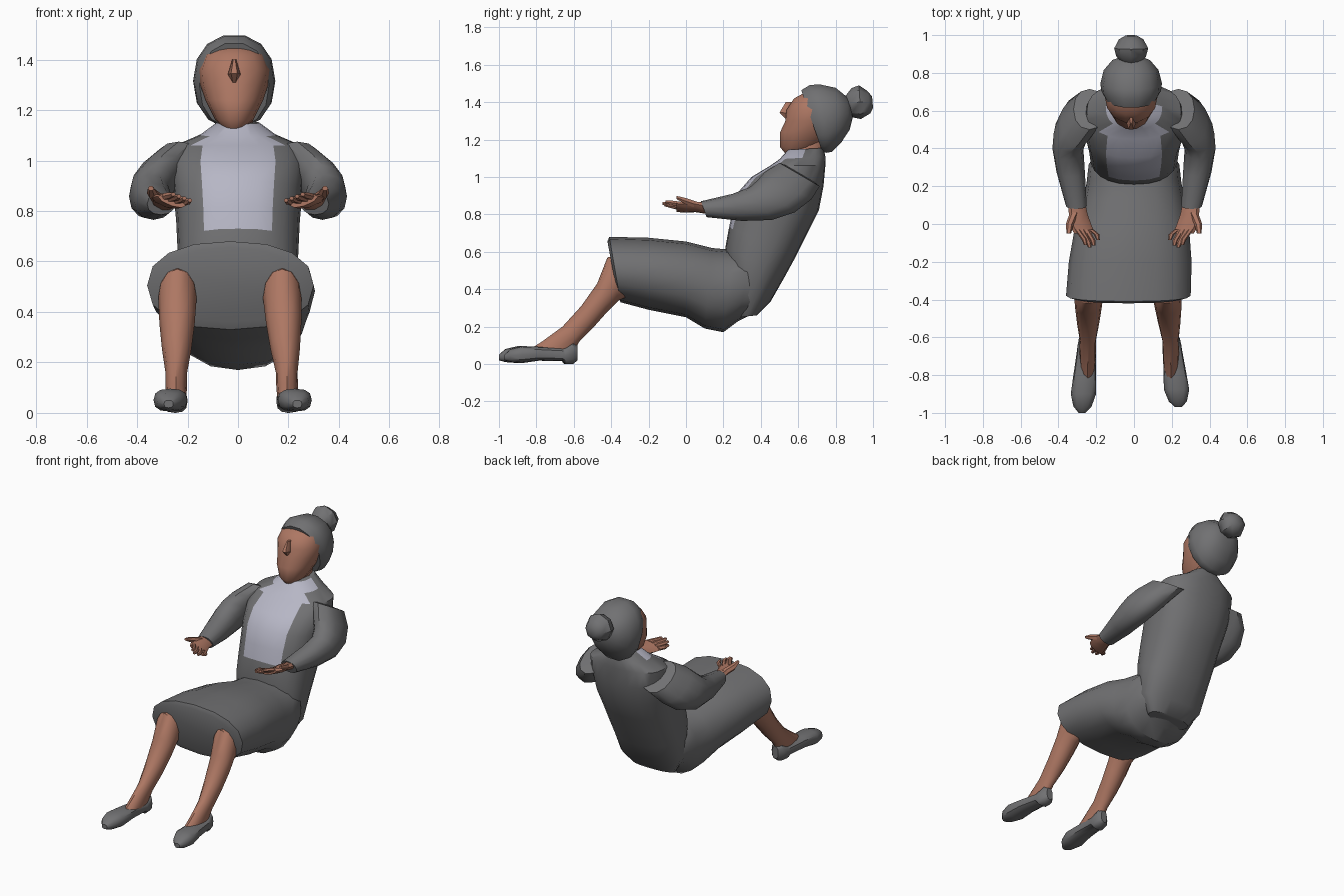
import bpy, bmesh, math
from mathutils import Vector


def material(name, rgb):
    m = bpy.data.materials.new(name)
    m.diffuse_color = (*rgb, 1)
    return m


GREY = material("charcoal grey", (0.165, 0.165, 0.17))
SKIN = material("warm skin", (0.42, 0.185, 0.125))
SHIRT = material("pale shirt", (0.47, 0.47, 0.56))


def loft(name, rings, mats, n=12, p=2.0, rule=None):
    """Skin rings given as (y1, z1, y2, z2, centre x, half width, side tilt)."""
    bm = bmesh.new()
    loops = []
    for y1, z1, y2, z2, cx, hw, *tilt in rings:
        mid = Vector((cx, (y1 + y2) / 2, (z1 + z2) / 2))
        u = Vector((hw, 0, tilt[0] if tilt else 0))
        v = Vector((0, (y2 - y1) / 2, (z2 - z1) / 2))
        loop = []
        for i in range(n):
            a = math.tau * i / n
            c, s = math.cos(a), math.sin(a)
            c = math.copysign(abs(c) ** (2 / p), c)
            s = math.copysign(abs(s) ** (2 / p), s)
            loop.append(bm.verts.new(mid + u * c + v * s))
        loops.append(loop)
    for a, b in zip(loops, loops[1:]):
        for i in range(n):
            j = (i + 1) % n
            bm.faces.new((a[i], a[j], b[j], b[i]))
    bm.faces.new(loops[0])
    bm.faces.new(loops[-1])
    bmesh.ops.recalc_face_normals(bm, faces=bm.faces)
    if rule:
        for f in bm.faces:
            f.material_index = rule(f.calc_center_median(), f.normal)
    me = bpy.data.meshes.new(name)
    bm.to_mesh(me)
    bm.free()
    for m in mats:
        me.materials.append(m)
    ob = bpy.data.objects.new(name, me)
    bpy.context.collection.objects.link(ob)
    return ob


# Skirt, from the hem over the knees back to the hips
loft("skirt", [
    (-0.365, 0.36, -0.42, 0.655, -0.03, 0.285),
    (-0.35, 0.33, -0.41, 0.68, -0.03, 0.33),
    (-0.20, 0.29, -0.20, 0.675, -0.02, 0.325),
    (0.00, 0.25, 0.00, 0.655, -0.01, 0.30),
    (0.10, 0.19, 0.14, 0.62, 0, 0.27),
    (0.20, 0.17, 0.25, 0.61, 0, 0.25),
    (0.28, 0.23, 0.35, 0.60, 0, 0.24),
    (0.36, 0.27, 0.43, 0.48, 0, 0.19)], [GREY], 16, 2.3)


# Jacket with the shirt showing down the front and round the collar
def shirt_rule(c, n):
    if c.z > 1.09:
        return int(c.y < 0.63)
    return int(abs(c.x) < 0.135 and c.z > 0.71 and n.y < -0.2)


loft("jacket", [
    (0.28, 0.25, 0.38, 0.26, 0, 0.15),
    (0.23, 0.40, 0.45, 0.33, 0, 0.22),
    (0.21, 0.62, 0.53, 0.47, 0, 0.235),
    (0.23, 0.73, 0.59, 0.58, 0, 0.24),
    (0.25, 0.82, 0.65, 0.70, 0, 0.245),
    (0.28, 0.92, 0.71, 0.82, 0, 0.255),
    (0.35, 1.00, 0.735, 0.95, 0, 0.265),
    (0.45, 1.06, 0.745, 1.06, 0, 0.25),
    (0.50, 1.095, 0.745, 1.11, 0, 0.15),
    (0.545, 1.145, 0.735, 1.155, 0, 0.085)], [GREY, SHIRT], 24, 2.4, shirt_rule)

# Neck, face and nose
H = -0.015
loft("neck", [(0.56, 1.06, 0.72, 1.07, 0, 0.065),
              (0.57, 1.22, 0.77, 1.22, H, 0.07)], [SKIN], 10)
loft("face", [
    (0.53, 1.125, 0.62, 1.13, H, 0.04),
    (0.50, 1.16, 0.72, 1.16, H, 0.075),
    (0.50, 1.24, 0.79, 1.24, H, 0.115),
    (0.528, 1.30, 0.82, 1.30, H, 0.135),
    (0.535, 1.36, 0.82, 1.36, H, 0.14),
    (0.575, 1.42, 0.80, 1.42, H, 0.118),
    (0.65, 1.46, 0.75, 1.46, H, 0.06)], [SKIN], 14, 2.1)
loft("nose", [(0.53, 1.40, 0.58, 1.40, H, 0.008),
              (0.495, 1.345, 0.57, 1.34, H, 0.025),
              (0.53, 1.31, 0.57, 1.31, H, 0.012)], [SKIN], 6)

# Swept-back hair and bun
loft("hair", [
    (0.73, 1.13, 0.615, 1.468, H, 0.138),
    (0.75, 1.125, 0.66, 1.495, H, 0.158),
    (0.78, 1.13, 0.71, 1.50, H, 0.163),
    (0.83, 1.18, 0.80, 1.48, H, 0.145),
    (0.875, 1.25, 0.86, 1.43, H, 0.10),
    (0.89, 1.31, 0.885, 1.39, H, 0.05)], [GREY], 14, 2.2)
loft("hair_bun", [
    (0.85, 1.36, 0.85, 1.43, H, 0.04),
    (0.885, 1.32, 0.885, 1.475, H, 0.078),
    (0.935, 1.31, 0.925, 1.49, H, 0.09),
    (0.985, 1.34, 0.97, 1.46, H, 0.065),
    (1.0, 1.37, 0.995, 1.43, H, 0.03)], [GREY], 8)


def sided(rings, s):
    """Flip rings across x for the other side."""
    return [(*r[:4], r[4] * s, r[5], (r[6] * s if len(r) > 6 else 0)) for r in rings]


SLEEVE = [
    (0.69, 0.97, 0.57, 1.05, 0.16, 0.05),
    (0.715, 0.95, 0.50, 1.075, 0.235, 0.085),
    (0.67, 0.88, 0.42, 1.025, 0.295, 0.092),
    (0.58, 0.81, 0.38, 0.98, 0.335, 0.09),
    (0.46, 0.77, 0.34, 0.945, 0.35, 0.082),
    (0.30, 0.765, 0.25, 0.91, 0.335, 0.075),
    (0.11, 0.785, 0.08, 0.87, 0.305, 0.055)]
PALM = [
    (0.13, 0.80, 0.13, 0.86, 0.305, 0.043, 0.01),
    (0.05, 0.815, 0.05, 0.865, 0.295, 0.050, 0.015),
    (0.00, 0.815, 0.00, 0.86, 0.285, 0.058, 0.018),
    (-0.05, 0.82, -0.05, 0.858, 0.262, 0.055, 0.018)]
THUMB = [
    (0.06, 0.83, 0.06, 0.87, 0.315, 0.024),
    (0.00, 0.85, 0.00, 0.89, 0.340, 0.021),
    (-0.05, 0.88, -0.05, 0.90, 0.345, 0.012)]
# Right and left shift of each leg: top x, ankle x, toe x, toe y
STANCE = {1: ("right", 0.175, 0.195, 0.235, -0.97),
          -1: ("left", -0.24, -0.245, -0.275, -1.0)}
LEG = [  # fifth value: 0 at the knee, 1 at the ankle
    (-0.22, 0.40, -0.28, 0.60, 0.0, 0.075),
    (-0.36, 0.34, -0.42, 0.57, 0.0, 0.076),
    (-0.42, 0.28, -0.475, 0.43, 0.3, 0.070),
    (-0.50, 0.19, -0.56, 0.31, 0.6, 0.058),
    (-0.57, 0.12, -0.66, 0.20, 0.9, 0.043),
    (-0.60, 0.07, -0.77, 0.12, 1.0, 0.043),
    (-0.62, 0.04, -0.85, 0.07, 1.0, 0.038)]
SHOE = [  # distance along the foot, bottom, top, half width
    (0.00, 0.02, 0.10, 0.022), (0.06, 0.0, 0.115, 0.045),
    (0.17, 0.0, 0.09, 0.050), (0.20, 0.015, 0.085, 0.050),
    (0.52, 0.018, 0.092, 0.060), (0.76, 0.005, 0.096, 0.067),
    (0.92, 0.01, 0.08, 0.048), (1.0, 0.02, 0.05, 0.018)]

for s, (side, knee, ankle, toe, toe_y) in STANCE.items():
    # Arm and open hand
    loft(side + "_sleeve", sided(SLEEVE, s), [GREY], 12, 2.2)
    loft(side + "_palm", sided(PALM, s), [SKIN], 8)
    loft(side + "_thumb", sided(THUMB, s), [SKIN], 6)
    for i, tip in enumerate((-0.085, -0.115, -0.125, -0.11)):
        x0, x1, z = 0.228 + 0.024 * i, 0.19 + 0.022 * i, 0.828 + 0.008 * i
        loft(f"{side}_finger_{i + 1}", sided([
            (-0.03, z - 0.012, -0.03, z + 0.018, x0, 0.016),
            (tip + 0.03, z - 0.003, tip + 0.03, z + 0.024, x1 + 0.008, 0.015),
            (tip, z + 0.006, tip, z + 0.022, x1, 0.009)], s), [SKIN], 6)
    # Leg and low-heeled shoe
    loft(side + "_leg", [(a, b, c, d, knee + (ankle - knee) * t, w)
                         for a, b, c, d, t, w in LEG], [SKIN], 12)
    loft(side + "_shoe", [(-0.58 + (toe_y + 0.58) * t, lo, -0.58 + (toe_y + 0.58) * t, hi,
                           ankle + (toe - ankle) * t, w)
                          for t, lo, hi, w in SHOE], [GREY], 12, 2.6)

# Soft shading with crisp creases
bpy.ops.object.select_all(action='SELECT')
bpy.context.view_layer.objects.active = bpy.data.objects["jacket"]
bpy.ops.object.shade_smooth_by_angle(angle=math.radians(40))
